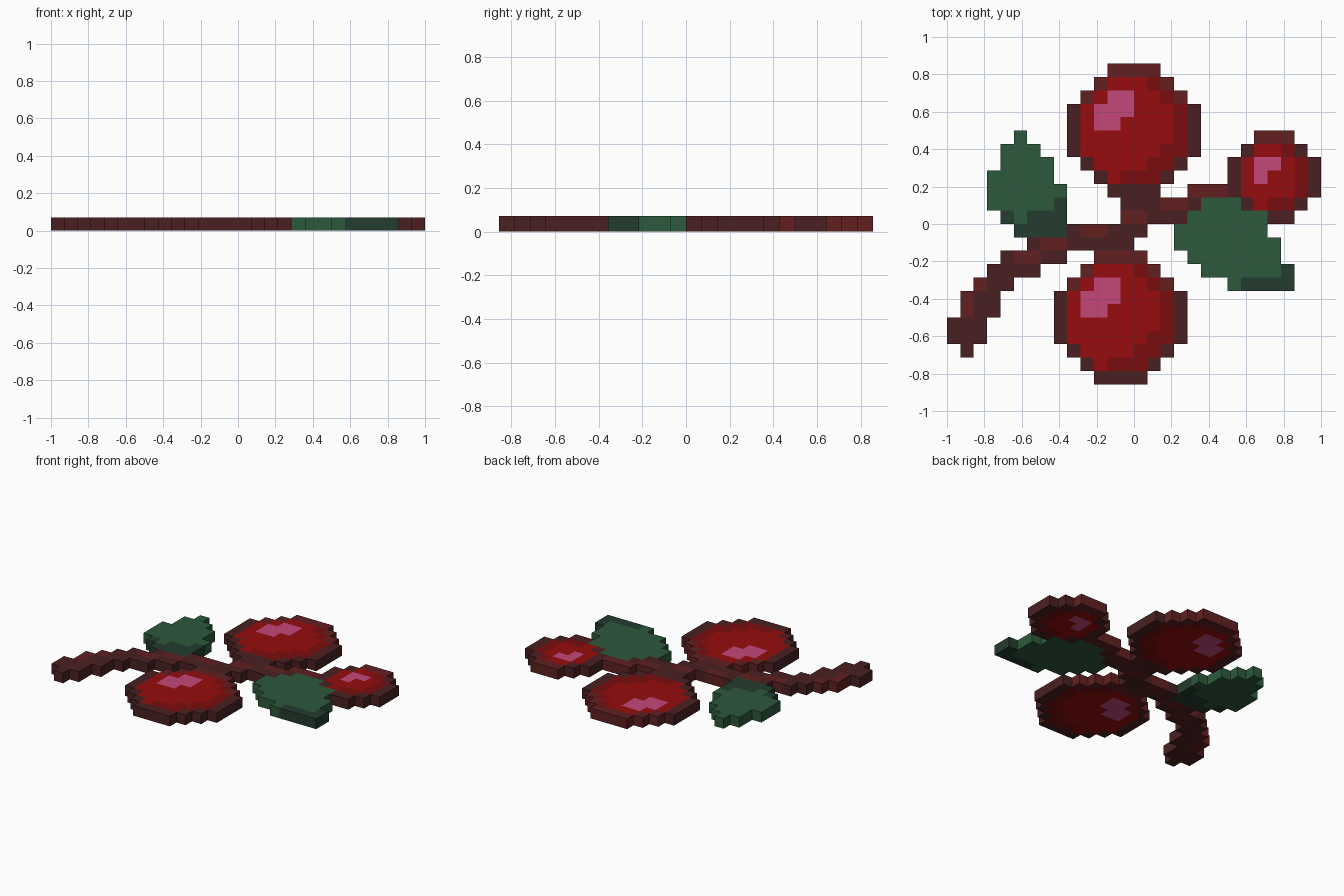
import bpy, bmesh

if "Cube" in bpy.data.objects:
    bpy.data.objects.remove(bpy.data.objects["Cube"])

U = 1 / 14          # one square of the model's grid, also its thickness


def srgb(h):
    out = []
    for i in (0, 2, 4):
        c = int(h[i:i + 2], 16) / 255
        out.append(c / 12.92 if c <= 0.04045 else ((c + 0.055) / 1.055) ** 2.4)
    return (*out, 1.0)


COLOURS = {"dark_brown": "4a2021", "red_brown": "622021", "red": "960c0d",
           "dark_red": "7a0c0e", "pink": "c4487a", "leaf_green": "2d593c",
           "dark_green": "233c2f"}
mats = {}
for name, code in COLOURS.items():
    mats[name] = bpy.data.materials.new(name)
    mats[name].diffuse_color = srgb(code)

parts = {}          # part name -> {(column, row): colour}
taken = set()       # squares already used by any part


def add_part(name, cells):
    parts[name] = {c: col for c, col in cells.items() if c not in taken}
    taken.update(parts[name])


def spans(top, rows, colour):
    """Fill rows downward from top, each row from a start to an end column."""
    return {(c, top - i): colour for i, (a, b) in enumerate(rows) for c in range(a, b)}


def berry(name, left, top, insets, width, shade, shine, rim_light):
    """Round berry: rim, flesh one square in, shaded lower right, shiny spot."""
    n = len(insets)
    cells = {(c, r): 0 for r in range(n) for c in range(insets[r], width - insets[r])}
    out = {}
    for c, r in cells:
        edge = any((c + dx, r + dy) not in cells
                   for dx, dy in ((1, 0), (-1, 0), (0, 1), (0, -1)))
        if edge:
            col = "red_brown" if r < rim_light else "dark_brown"
        elif r in shine and shine[r][0] <= c < shine[r][1]:
            col = "pink"
        else:
            col = "dark_red" if c >= shade[r] else "red"
        out[(left + c, top - r)] = col
    add_part(name, out)


# Branch
twig = spans(2, [(-2, 2), (-1, 5), (-1, 4), (-5, 1), (-8, 0), (-10, -5), (-11, -7),
                 (-12, -9), (-13, -10), (-13, -10), (-14, -11), (-14, -11),
                 (-13, -12)], "dark_brown")
twig.update(spans(2, [(4, 7), (2, 4), (-1, 1), (-4, -2), (-7, -5), (-9, -7)], "red_brown"))
twig.update(spans(-5, [(-12, -11), (-13, -12), (-13, -12)], "red_brown"))
add_part("branch", twig)

# Leaves
leaf = spans(6, [(-9, -8), (-10, -7), (-10, -6), (-11, -6), (-11, -5), (-11, -5),
                 (-10, -5)], "leaf_green")
leaf.update(spans(1, [(-6, -5), (-8, -5), (-9, -5)], "dark_green"))
leaf[(-10, 0)] = "dark_green"
add_part("left_leaf", leaf)

leaf = spans(1, [(5, 8), (4, 10), (3, 10), (3, 11), (4, 11), (5, 11), (7, 8)], "leaf_green")
leaf.update(spans(-4, [(11, 12), (8, 12)], "dark_green"))
add_part("right_leaf", leaf)

# Berries
for name, left, top in (("back_berry", -5, 11), ("front_berry", -6, -3)):
    berry(name, left, top, [3, 2, 1, 0, 0, 0, 0, 1, 2, 3], 10,
          [9, 6, 7, 8, 8, 8, 7, 6, 4, 9], {2: (3, 5), 3: (2, 5), 4: (2, 4)}, 3)
berry("small_berry", 7, 6, [2, 1, 0, 0, 0, 1, 2], 7,
      [6, 4, 5, 5, 5, 3, 6], {2: (2, 4), 3: (2, 3)}, 1)


def build(name, cells):
    """Turn the squares into a slab, with walls only on the model's outline."""
    bm = bmesh.new()
    verts = {}

    def v(x, y, z):
        if (x, y, z) not in verts:
            verts[(x, y, z)] = bm.verts.new((x * U, y * U, z * U))
        return verts[(x, y, z)]

    used = sorted(set(cells.values()))
    for (x, y), col in cells.items():
        ring = [(x, y), (x + 1, y), (x + 1, y + 1), (x, y + 1)]
        faces = [[v(*p, 1) for p in ring], [v(*p, 0) for p in reversed(ring)]]
        for i, (dx, dy) in enumerate(((0, -1), (1, 0), (0, 1), (-1, 0))):
            if (x + dx, y + dy) not in taken:
                a, b = ring[i], ring[(i + 1) % 4]
                faces.append([v(*a, 0), v(*b, 0), v(*b, 1), v(*a, 1)])
        for f in faces:
            bm.faces.new(f).material_index = used.index(col)
    me = bpy.data.meshes.new(name)
    bm.to_mesh(me)
    bm.free()
    for col in used:
        me.materials.append(mats[col])
    bpy.context.collection.objects.link(bpy.data.objects.new(name, me))


for part, squares in parts.items():
    build(part, squares)

for m in bpy.data.materials:
    if m.users and not m.is_grease_pencil:
        m.use_nodes = True
        m.node_tree.nodes["Principled BSDF"].inputs["Base Color"].default_value = m.diffuse_color
